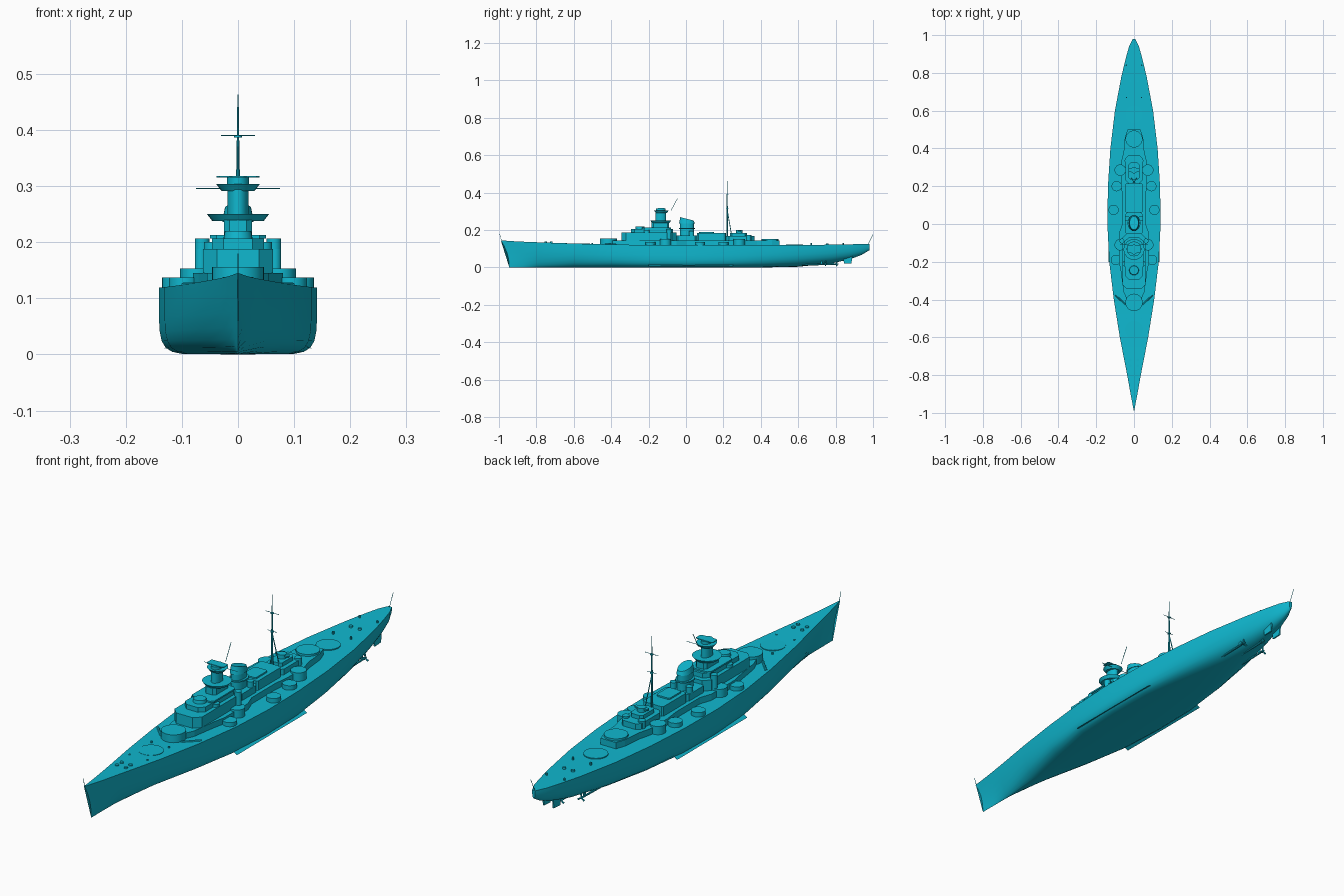
import bpy
import bmesh
import math
from mathutils import Vector

cube = bpy.data.objects.get("Cube")
if cube:
    bpy.data.objects.remove(cube)

paint = bpy.data.materials.new("cyan paint")
paint.use_nodes = True
paint.diffuse_color = (0.005, 0.48, 0.63, 1)
for node in paint.node_tree.nodes:
    if node.type == "BSDF_PRINCIPLED":
        node.inputs["Base Color"].default_value = paint.diffuse_color


def finish(name, bm, smooth=True):
    """Turn a bmesh into a painted object."""
    bmesh.ops.recalc_face_normals(bm, faces=bm.faces[:])
    mesh = bpy.data.meshes.new(name)
    bm.to_mesh(mesh)
    bm.free()
    mesh.materials.append(paint)
    obj = bpy.data.objects.new(name, mesh)
    bpy.context.collection.objects.link(obj)
    if smooth:
        bpy.ops.object.select_all(action="DESELECT")
        obj.select_set(True)
        bpy.context.view_layer.objects.active = obj
        bpy.ops.object.shade_smooth_by_angle(angle=math.radians(35))
    return obj


def bridge(bm, rings):
    """Skin a list of closed point rings and cap both ends."""
    loops = [[bm.verts.new(p) for p in ring] for ring in rings]
    for a, b in zip(loops, loops[1:]):
        for i in range(len(a)):
            j = (i + 1) % len(a)
            bm.faces.new((a[i], a[j], b[j], b[i]))
    bm.faces.new(loops[0])
    bm.faces.new(loops[-1])


def prism(name, half, low, high, smooth=False):
    """Extrude a plan given by its +x half, listed from bow to stern."""
    outline = half + [(-x, y) for x, y in reversed(half)]
    bm = bmesh.new()
    bridge(bm, [[(x, y, z) for x, y in outline] for z in (low, high)])
    return finish(name, bm, smooth)


def block(name, front, back, width, low, high, cut=0.012):
    """Deckhouse with chamfered corners."""
    return prism(name, [(width - cut, front), (width, front + cut),
                        (width, back - cut), (width - cut, back)], low, high)


def drum(name, x, y, radius, low, high, flare=1.0, stretch=1.0, rake=0.0, sides=24):
    """Round or oval drum; the top may flare and slope down aft."""
    rings = []
    for z, k, tilt in ((low, 1.0, 0.0), (high, flare, rake)):
        ring = []
        for i in range(sides):
            a = math.tau * i / sides
            dy = radius * stretch * k * math.sin(a)
            ring.append((x + radius * k * math.cos(a), y + dy, z - tilt * dy))
        rings.append(ring)
    bm = bmesh.new()
    bridge(bm, rings)
    return finish(name, bm)


def rod(name, start, end, radius, tip=None):
    """Tapered rod between two points."""
    start, end = Vector(start), Vector(end)
    axis = end - start
    bm = bmesh.new()
    bmesh.ops.create_cone(bm, cap_ends=True, segments=8, radius1=radius,
                          radius2=radius if tip is None else tip, depth=axis.length)
    turn = axis.to_track_quat("Z", "Y").to_matrix().to_4x4()
    bmesh.ops.transform(bm, matrix=turn, verts=bm.verts[:])
    bmesh.ops.translate(bm, vec=(start + end) / 2, verts=bm.verts[:])
    return finish(name, bm)


def fin(name, x, points, thick):
    """Thin upright plate drawn in the y-z plane."""
    bm = bmesh.new()
    bridge(bm, [[(x + s * thick, y, z) for y, z in points] for s in (-1, 1)])
    return finish(name, bm, False)


# Hull: y, deck half width, keel height, deck height, bilge fullness, flare power
stations = [
    (-0.99, 0.001, 0, 0.145, 1, 0.9), (-0.9, 0.018, 0, 0.139, 1.2, 0.8),
    (-0.8, 0.036, 0, 0.135, 1.6, 0.65), (-0.6, 0.075, 0, 0.128, 2.5, 0.4),
    (-0.4, 0.107, 0, 0.123, 4, 0.22), (-0.2, 0.131, 0, 0.12, 6, 0.13),
    (0, 0.141, 0, 0.119, 6, 0.12), (0.2, 0.138, 0, 0.119, 6, 0.13),
    (0.4, 0.125, 0, 0.119, 4.5, 0.22), (0.6, 0.101, 0.004, 0.12, 3.5, 0.38),
    (0.78, 0.067, 0.022, 0.122, 3, 0.5), (0.88, 0.043, 0.045, 0.124, 3, 0.5),
    (0.94, 0.026, 0.068, 0.125, 3, 0.5), (0.98, 0.007, 0.092, 0.125, 3, 0.5)]
levels = [0, 0.01, 0.04, 0.1, 0.2, 0.35, 0.55, 0.8, 1]


def section(y, width, keel, deck, full, power):
    near_bow = min(1, max(0, (-0.75 - y) / 0.24))
    side = []
    for t in levels:
        x = width * (1 - (1 - t) ** full) ** power
        stem = 0.045 * near_bow * (1 - t ** 2.2)
        side.append((x, y + stem, keel + (deck - keel) * t))
    return side + [(-x, yy, z) for x, yy, z in reversed(side[1:])]


bm = bmesh.new()
bridge(bm, [section(*s) for s in stations])
finish("hull", bm)

# Underwater fittings
for s, side in ((1, "left"), (-1, "right")):
    bm = bmesh.new()
    bridge(bm, [[(s * 0.118, y, 0.018), (s * 0.122, y, 0.014), (s * 0.136, y, 0.007)]
                for y in (-0.2, 0.25)])
    finish(side + "_bilge_keel", bm, False)
    fin(side + "_rudder", s * 0.022,
        [(0.84, 0.06), (0.845, 0.02), (0.885, 0.022), (0.89, 0.07)], 0.003)
for x, y, side in ((0, 0.8, "centre"), (0.05, 0.74, "left"), (-0.05, 0.74, "right")):
    rod(side + "_shaft", (x, y - 0.18, 0.014), (x, y, 0.018), 0.004)
    rod(side + "_hub", (x, y, 0.018), (x, y + 0.015, 0.018), 0.006, 0.002)
    fin(side + "_strut", x, [(y - 0.02, 0.018), (y - 0.01, 0.018),
                             (y - 0.01, 0.05), (y - 0.025, 0.05)], 0.002)
    for k in range(3):
        a = math.tau * k / 3 + math.pi / 2
        rod(side + "_propeller_blade", (x, y + 0.006, 0.018),
            (x + 0.016 * math.cos(a), y + 0.006, 0.018 + 0.016 * math.sin(a)), 0.002, 0.004)

# Main gun barbettes
drum("forward_low_barbette", 0, -0.56, 0.047, 0.115, 0.129, sides=32)
drum("forward_high_barbette", 0, -0.415, 0.046, 0.115, 0.156, sides=32)
drum("aft_high_barbette", 0, 0.45, 0.045, 0.115, 0.153, sides=32)
drum("aft_low_barbette", 0, 0.58, 0.046, 0.115, 0.124, sides=32)

# Long deckhouse
prism("main_deckhouse", [(0.03, -0.42), (0.055, -0.36), (0.07, -0.25), (0.08, -0.2),
      (0.08, -0.05), (0.062, 0), (0.062, 0.15), (0.07, 0.22), (0.07, 0.32),
      (0.055, 0.38), (0.048, 0.46), (0.034, 0.5)], 0.115, 0.145)

# Bridge structure
block("lower_bridge", -0.345, -0.05, 0.062, 0.145, 0.188, 0.025)
block("middle_bridge", -0.295, -0.07, 0.046, 0.188, 0.207, 0.02)
drum("bridge_director", 0, -0.245, 0.026, 0.205, 0.22, flare=0.9)
block("conning_platform", -0.235, -0.08, 0.05, 0.207, 0.213)
block("tower_base", -0.185, -0.09, 0.025, 0.213, 0.24, 0.01)
drum("tower_lower_gallery", 0, -0.135, 0.046, 0.238, 0.25, flare=1.2)
drum("tower_column", 0, -0.135, 0.019, 0.25, 0.294, stretch=1.5)
drum("tower_upper_gallery", 0, -0.132, 0.029, 0.291, 0.304, flare=1.35)
drum("tower_head", 0, -0.135, 0.02, 0.304, 0.316, stretch=1.3)
block("rangefinder_roof", -0.15, -0.115, 0.038, 0.315, 0.318, 0.005)
rod("tower_yard", (-0.075, -0.11, 0.296), (0.075, -0.11, 0.296), 0.001)
rod("tower_aerial", (0, -0.08, 0.305), (0, -0.045, 0.37), 0.0012)

# Funnel and midship houses
block("funnel_base", -0.055, 0.06, 0.048, 0.145, 0.172)
drum("funnel", 0, 0.005, 0.025, 0.165, 0.252, stretch=1.5, rake=0.15)
drum("funnel_cap", 0, 0.005, 0.028, 0.236, 0.26, stretch=1.5, flare=0.85, rake=0.25)
drum("funnel_gallery", 0, 0.005, 0.034, 0.206, 0.211, stretch=1.25)
block("hangar", 0.06, 0.215, 0.046, 0.145, 0.184, 0.006)
block("hangar_ridge", 0.07, 0.15, 0.03, 0.184, 0.19, 0.006)

# Aft control station
block("aft_house", 0.215, 0.365, 0.045, 0.145, 0.168, 0.016)
block("aft_upper_house", 0.235, 0.325, 0.028, 0.168, 0.184, 0.01)
drum("aft_director", 0, 0.285, 0.017, 0.184, 0.2)
block("aft_rangefinder", 0.277, 0.293, 0.03, 0.192, 0.198, 0.003)

# Mast with yards
rod("main_mast", (0, 0.22, 0.165), (0, 0.22, 0.33), 0.0042, 0.0035)
rod("top_mast", (0, 0.22, 0.33), (0, 0.22, 0.463), 0.003, 0.001)
for z, half in ((0.39, 0.03), (0.315, 0.02)):
    rod("mast_yard", (-half, 0.22, z), (half, 0.22, z), 0.001)
    drum("mast_top", 0, 0.22, 0.007, z - 0.003, z, sides=12)

# Paired deck fittings
for s, side in ((1, "left"), (-1, "right")):
    for y, x in ((-0.19, 0.096), (0.075, 0.108), (0.2, 0.092)):
        drum(side + "_secondary_barbette", s * x, y, 0.027, 0.115, 0.137)
    for y in (-0.11, 0.285):
        drum(side + "_gun_platform", s * 0.073, y, 0.03, 0.115, 0.153)
    drum(side + "_director_base", s * 0.066, -0.09, 0.011, 0.145, 0.2)
    drum(side + "_director_tub", s * 0.064, -0.09, 0.013, 0.188, 0.207)
    drum(side + "_light_gun_tub", s * 0.045, -0.21, 0.016, 0.188, 0.2)
    drum(side + "_searchlight_tub", s * 0.036, 0.03, 0.013, 0.172, 0.196)
    drum(side + "_aft_gun_tub", s * 0.036, 0.335, 0.014, 0.145, 0.175)
    rod(side + "_mast_leg", (s * 0.016, 0.245, 0.165), (0, 0.222, 0.3), 0.002)
    rod(side + "_breakwater", (s * 0.045, -0.43, 0.123), (s * 0.098, -0.375, 0.123), 0.005)
    for y in (-0.75, -0.72, 0.755):
        drum(side + "_capstan", s * 0.02, y, 0.007, 0.118, 0.138 if y < 0 else 0.129, sides=12)
    for y in (-0.64, -0.5, 0.67, 0.84):
        drum(side + "_bollard", s * 0.04, y, 0.004, 0.118, 0.132, sides=8)

# Flagstaffs
rod("bow_flagstaff", (0, -0.985, 0.14), (0, -0.997, 0.18), 0.001)
rod("stern_flagstaff", (0, 0.972, 0.12), (0, 0.999, 0.175), 0.001)
